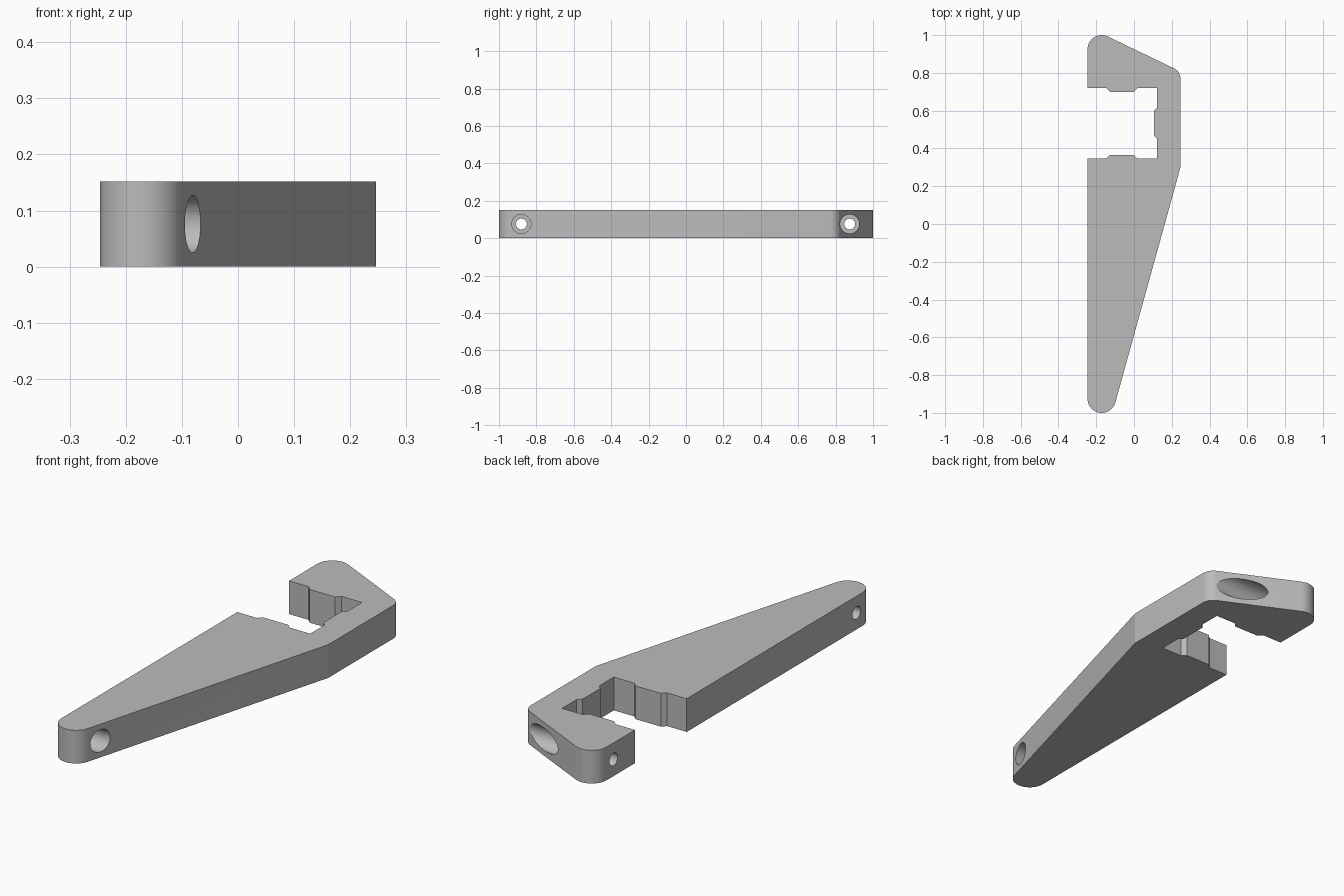
import bpy, bmesh, math
from mathutils import Matrix

cube = bpy.data.objects.get("Cube")
if cube:
    bpy.data.objects.remove(cube, do_unlink=True)

HEIGHT = 0.152
HALF_W = 0.246

grey = bpy.data.materials.new("plain grey")
grey.use_nodes = True
colour = (0.5, 0.5, 0.5, 1)
grey.diffuse_color = colour
grey.node_tree.nodes["Principled BSDF"].inputs["Base Color"].default_value = colour


def arc(cx, cy, r, start, end, steps):
    """Points along a rounded corner, angles in degrees."""
    angles = [math.radians(start + (end - start) * i / steps) for i in range(steps + 1)]
    return [(cx + r * math.cos(a), cy + r * math.sin(a)) for a in angles]


def make_object(name, bm):
    bmesh.ops.recalc_face_normals(bm, faces=bm.faces)
    mesh = bpy.data.meshes.new(name)
    bm.to_mesh(mesh)
    bm.free()
    mesh.materials.append(grey)
    obj = bpy.data.objects.new(name, mesh)
    bpy.context.collection.objects.link(obj)
    return obj


def bore(name, y, radius, x_start, x_end):
    """Cylinder cutter lying along x at mid height."""
    bm = bmesh.new()
    place = Matrix.Translation(((x_start + x_end) / 2, y, HEIGHT / 2))
    bmesh.ops.create_cone(bm, cap_ends=True, segments=64, radius1=radius, radius2=radius,
                          depth=x_end - x_start,
                          matrix=place @ Matrix.Rotation(math.pi / 2, 4, 'Y'))
    return make_object(name, bm)


# Outer outline: rounded tip, sloped flank, rounded hook
outline = arc(-0.171, -0.925, 0.075, 180, 344.5, 28)
outline.append((HALF_W, 0.30))
outline += arc(0.186, 0.77, 0.06, 0, 64, 12)
outline += arc(-0.171, 0.925, 0.075, 64, 180, 20)

# Slot with a shallow locating pad on each of its three walls
outline += [(-HALF_W, 0.72), (-0.147, 0.72), (-0.128, 0.70), (0.0, 0.70), (0.019, 0.72),
            (0.123, 0.72), (0.123, 0.616), (0.105, 0.598), (0.105, 0.468), (0.123, 0.45),
            (0.123, 0.346), (0.019, 0.346), (0.0, 0.365), (-0.128, 0.365), (-0.147, 0.346),
            (-HALF_W, 0.346)]

# Extrude the bracket body
bm = bmesh.new()
base = bm.faces.new([bm.verts.new((x, y, 0)) for x, y in outline])
top = bmesh.ops.extrude_face_region(bm, geom=[base])
bmesh.ops.translate(bm, vec=(0, 0, HEIGHT),
                    verts=[v for v in top["geom"] if isinstance(v, bmesh.types.BMVert)])
body = make_object("bracket_body", bm)

# Counterbored screw holes through both ends
bpy.context.view_layer.objects.active = body
body.select_set(True)
for y in (-0.88, 0.875):
    for radius, x_start in ((0.051, -0.171), (0.029, -0.4)):
        cutter = bore("screw_hole_cutter", y, radius, x_start, 0.4)
        cutter.hide_render = True
        mod = body.modifiers.new("screw_hole", 'BOOLEAN')
        mod.operation = 'DIFFERENCE'
        mod.solver = 'EXACT'
        mod.object = cutter
        bpy.ops.object.modifier_apply(modifier=mod.name)
        bpy.data.objects.remove(cutter, do_unlink=True)

bpy.ops.object.shade_smooth_by_angle(angle=math.radians(12))
